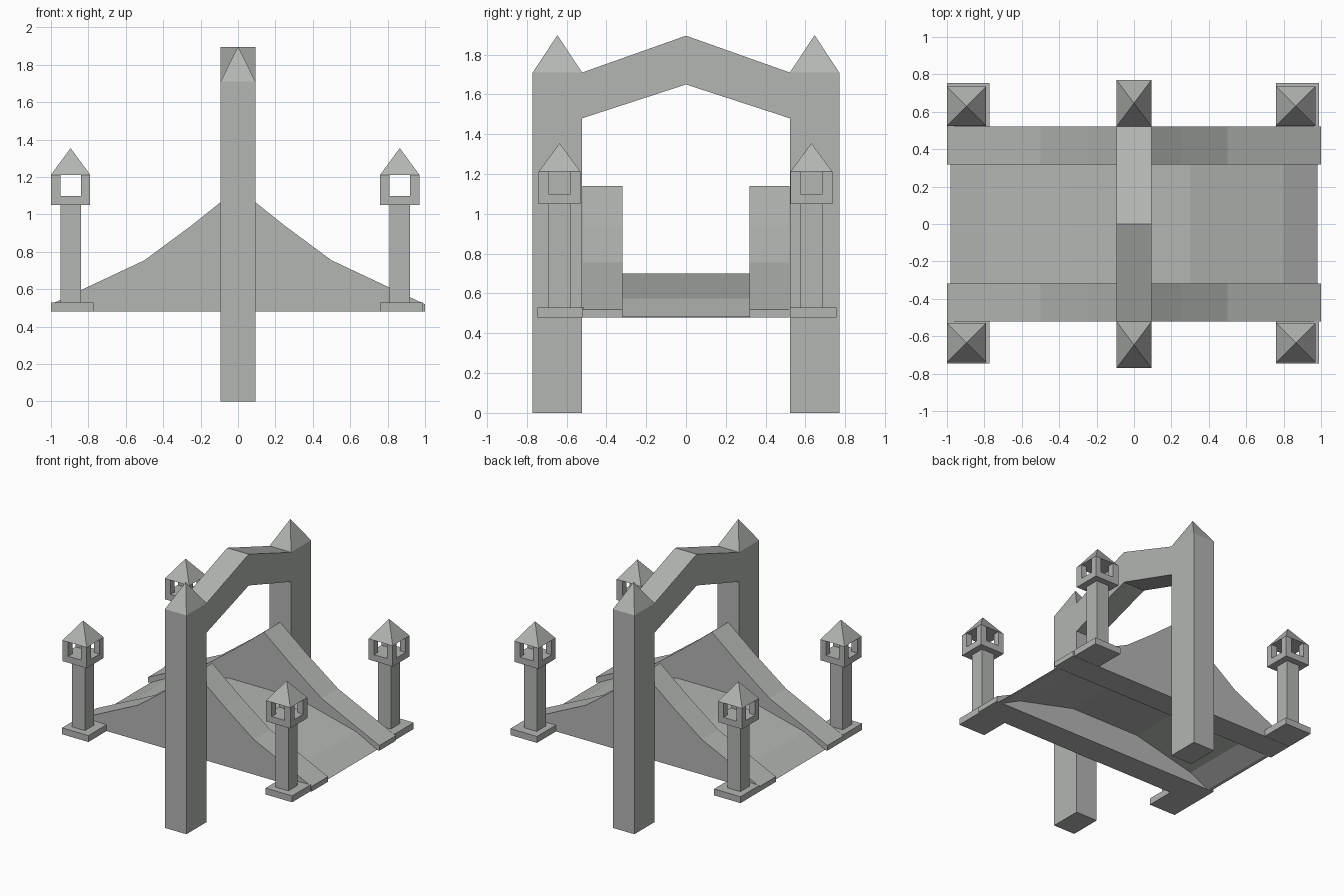
import bpy, bmesh
from mathutils import Vector

if "Cube" in bpy.data.objects:
    bpy.data.objects.remove(bpy.data.objects["Cube"])

stone = bpy.data.materials.new("grey stone")
stone.diffuse_color = (0.45, 0.465, 0.45, 1)
stone.use_nodes = True
stone.node_tree.nodes["Principled BSDF"].inputs["Base Color"].default_value = stone.diffuse_color


def finish(name, bm):
    bmesh.ops.recalc_face_normals(bm, faces=bm.faces)
    me = bpy.data.meshes.new(name)
    bm.to_mesh(me)
    bm.free()
    me.materials.append(stone)
    ob = bpy.data.objects.new(name, me)
    bpy.context.collection.objects.link(ob)
    return ob


def add_box(bm, x0, x1, y0, y1, z0, z1):
    vs = bmesh.ops.create_cube(bm, size=1)["verts"]
    for v in vs:
        v.co = Vector(((x0 + x1) / 2 + v.co.x * (x1 - x0),
                       (y0 + y1) / 2 + v.co.y * (y1 - y0),
                       (z0 + z1) / 2 + v.co.z * (z1 - z0)))


def add_pyramid(bm, x0, x1, y0, y1, z0, z1):
    base = [bm.verts.new(p) for p in ((x0, y0, z0), (x1, y0, z0), (x1, y1, z0), (x0, y1, z0))]
    tip = bm.verts.new(((x0 + x1) / 2, (y0 + y1) / 2, z1))
    bm.faces.new(base)
    for i in range(4):
        bm.faces.new((base[i], base[(i + 1) % 4], tip))


def prism(name, pts, a, b, axis):
    """Extrude a closed (u, z) profile from a to b along the x or y axis."""
    bm = bmesh.new()
    place = (lambda u, z: (a, u, z)) if axis == "x" else (lambda u, z: (u, a, z))
    face = bm.faces.new([bm.verts.new(place(u, z)) for u, z in pts])
    new = bmesh.ops.extrude_face_region(bm, geom=[face])["geom"]
    shift = Vector((b - a, 0, 0)) if axis == "x" else Vector((0, b - a, 0))
    bmesh.ops.translate(bm, vec=shift, verts=[g for g in new if isinstance(g, bmesh.types.BMVert)])
    return finish(name, bm)


def mirrored(half):
    """Mirror a half profile (listed from outside to centre) across zero."""
    return half + [(-u, z) for u, z in reversed(half) if u != 0]


# Gate posts with pointed caps
W = 0.093
for s, side in ((-1, "front"), (1, "back")):
    y0, y1 = sorted((s * 0.522, s * 0.77))
    bm = bmesh.new()
    add_box(bm, -W, W, y0, y1, 0, 1.71)
    finish(side + "_gate_post", bm)
    bm = bmesh.new()
    add_pyramid(bm, -W, W, y0, y1, 1.71, 1.898)
    finish(side + "_gate_cap", bm)

# Angled gate beam
prism("gate_beam", [(-0.522, 1.71), (0, 1.895), (0.522, 1.71),
                    (0.522, 1.48), (0, 1.65), (-0.522, 1.48)], -W, W, "x")

# Sloping side walls with flat undersides
wall = mirrored([(1.0, 0.48), (1.0, 0.52), (0.5, 0.755), (0.25, 0.94), (0, 1.14)])
for s, side in ((-1, "front"), (1, "back")):
    prism(side + "_side_wall", wall, s * 0.318, s * 0.52, "y")

# Thin raised deck, open below
top = mirrored([(0.98, 0.482), (0.8, 0.575), (0.3, 0.70)])
under = mirrored([(0.95, 0.48), (0.79, 0.56), (0.295, 0.68)])
prism("bridge_deck", top + under[::-1], -0.32, 0.32, "y")

# Lantern posts at the four corners
for cx, px, plate_x in ((-0.895, "left", (-1.0, -0.772)), (0.865, "right", (0.76, 0.99))):
    for cy, py, plate_y in ((-0.635, "front", (-0.745, -0.515)), (0.63, "back", (0.522, 0.755))):
        tag = f"{py}_{px}_lantern_"
        bm = bmesh.new()
        add_box(bm, *plate_x, *plate_y, 0.48, 0.53)
        finish(tag + "base", bm)
        bm = bmesh.new()
        add_box(bm, cx - .055, cx + .055, cy - .056, cy + .056, 0.53, 1.05)
        finish(tag + "post", bm)
        # Open cage: floor and four corner bars
        bm = bmesh.new()
        r, t = 0.105, 0.05
        add_box(bm, cx - r, cx + r, cy - r, cy + r, 1.05, 1.10)
        for sx in (-1, 1):
            for sy in (-1, 1):
                x0, x1 = sorted((cx + sx * r, cx + sx * (r - t)))
                y0, y1 = sorted((cy + sy * r, cy + sy * (r - t)))
                add_box(bm, x0, x1, y0, y1, 1.10, 1.212)
        finish(tag + "cage", bm)
        bm = bmesh.new()
        add_pyramid(bm, cx - r, cx + r, cy - r, cy + r, 1.212, 1.355)
        finish(tag + "roof", bm)
